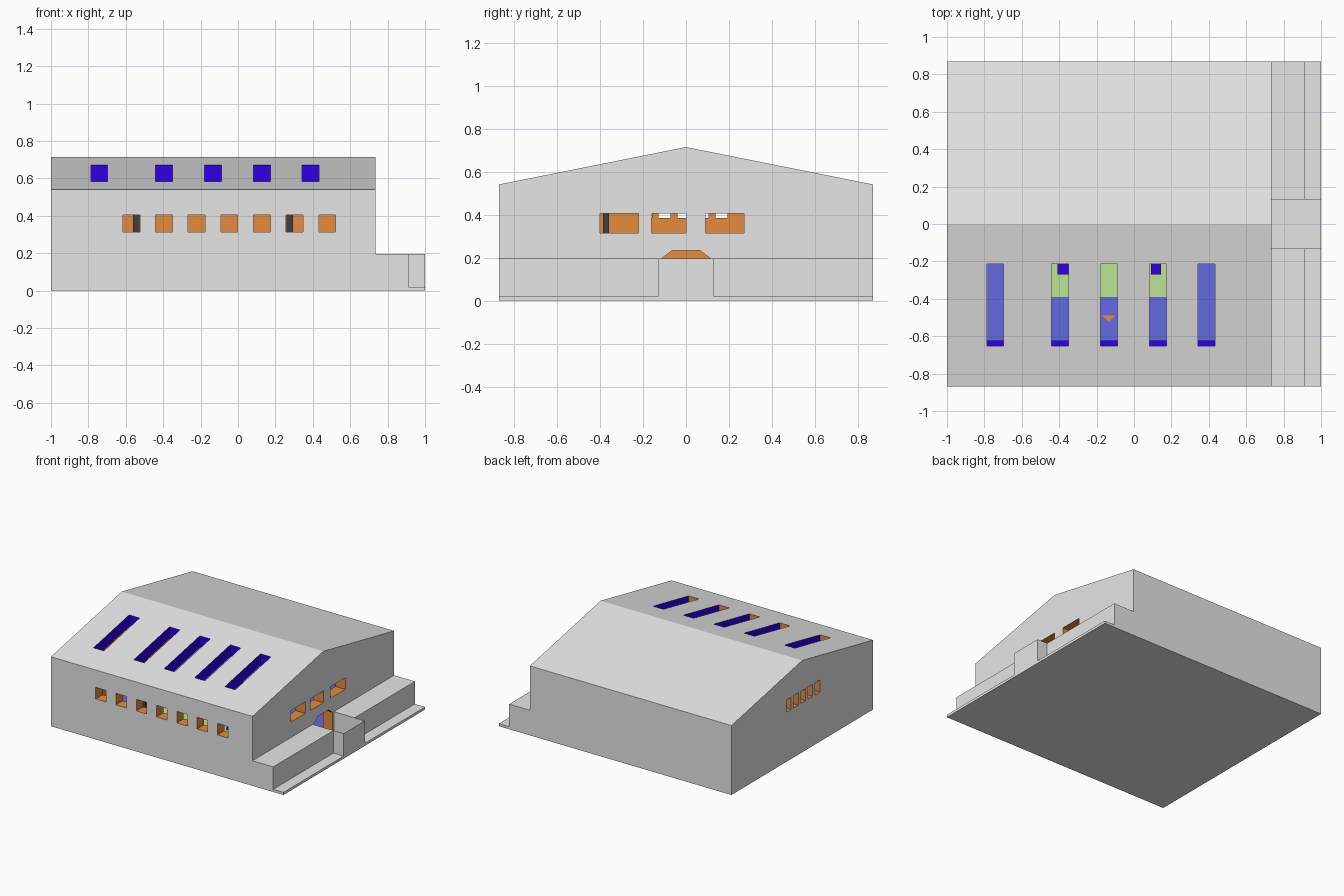
import bpy, bmesh

if "Cube" in bpy.data.objects:
    bpy.data.objects.remove(bpy.data.objects["Cube"], do_unlink=True)


def material(name, r, g, b):
    m = bpy.data.materials.new(name)
    m.use_nodes = True
    m.diffuse_color = (r, g, b, 1)
    m.node_tree.nodes["Principled BSDF"].inputs["Base Color"].default_value = (r, g, b, 1)
    return m


grey = material("light grey", 0.79, 0.79, 0.79)
orange = material("orange", 0.78, 0.26, 0.045)
deep_blue = material("deep blue", 0.028, 0.0, 0.78)
floor_blue = material("soft blue", 0.13, 0.145, 0.75)
green = material("soft green", 0.5, 0.77, 0.29)
dark = material("dark grey", 0.05, 0.05, 0.05)


def finish(name, bm, mat):
    bmesh.ops.recalc_face_normals(bm, faces=bm.faces)
    mesh = bpy.data.meshes.new(name)
    bm.to_mesh(mesh)
    bm.free()
    ob = bpy.data.objects.new(name, mesh)
    bpy.context.collection.objects.link(ob)
    mesh.materials.append(mat)
    return ob


def boxes(name, mat, ranges):
    """One object holding boxes given as (x0, x1, y0, y1, z0, z1)."""
    bm = bmesh.new()
    for x0, x1, y0, y1, z0, z1 in ranges:
        verts = bmesh.ops.create_cube(bm, size=1)["verts"]
        for v in verts:
            v.co = (x1 if v.co.x > 0 else x0,
                    y1 if v.co.y > 0 else y0,
                    z1 if v.co.z > 0 else z0)
    return finish(name, bm, mat)


def prism(name, mat, points, offset):
    """Extrude a flat 3D outline along an offset."""
    bm = bmesh.new()
    face = bm.faces.new([bm.verts.new(p) for p in points])
    out = bmesh.ops.extrude_face_region(bm, geom=[face])["geom"]
    bmesh.ops.translate(bm, vec=offset, verts=[g for g in out if isinstance(g, bmesh.types.BMVert)])
    return finish(name, bm, mat)


def cut(target, cutter):
    mod = target.modifiers.new("cut", "BOOLEAN")
    mod.operation = "DIFFERENCE"
    mod.solver = "EXACT"
    mod.object = cutter
    bpy.context.view_layer.objects.active = target
    bpy.ops.object.modifier_apply(modifier=mod.name)
    bpy.data.objects.remove(cutter, do_unlink=True)


# Main hall dimensions
WEST, EAST, SIDE = -1.0, 0.734, 0.87
EAVE, RIDGE = 0.54, 0.714
SLOPE = (RIDGE - EAVE) / SIDE
WALL, ROOF, FLOOR = 0.085, 0.09, 0.03


def hall(name, wall, roof, floor):
    w, r = SIDE - wall, RIDGE - roof
    e = r - SLOPE * w
    profile = [(-w, floor), (w, floor), (w, e), (0, r), (-w, e)]
    return prism(name, grey, [(WEST + wall, y, z) for y, z in profile],
                 (EAST - WEST - 2 * wall, 0, 0))


# Thick-walled gabled shell
shell = hall("gabled_hall", 0, 0, 0)
cut(shell, hall("inside_cutter", WALL, ROOF, FLOOR))

# Roof slots
slots = [-0.742, -0.395, -0.134, 0.128, 0.388]
cut(shell, boxes("slot_cutter", grey,
                 [(x - 0.045, x + 0.045, -0.652, -0.213, 0.42, 0.8) for x in slots]))

# Window openings in the front and both ends
front = [-0.57 + 0.1745 * i for i in range(7)]
east = [(-0.4, -0.22), (-0.16, 0), (0.09, 0.27)]
west = [0.165, 0.077, -0.011, -0.099, -0.187]
cut(shell, boxes("window_cutter", grey,
                 [(x - 0.045, x + 0.045, -0.95, -0.74, 0.315, 0.405) for x in front]
                 + [(0.6, 0.8, a, b, 0.315, 0.405) for a, b in east]
                 + [(-1.1, -0.88, y - 0.028, y + 0.028, 0.385, 0.48) for y in west]))

# Entry doorway with clipped top corners
half = [(0.115, 0.035), (0.115, 0.195), (0.065, 0.233)]
outline = half + [(-y, z) for y, z in reversed(half)]
cut(shell, prism("door_cutter", grey, [(0.6, y, z) for y, z in outline], (0.2, 0, 0)))

# Colour the shell: grey outside and ceiling, orange walls and reveals,
# blue floor and slot sides
GREY, ORANGE, DEEP, SOFT = range(4)
shell.data.materials.clear()
for m in (grey, orange, deep_blue, floor_blue):
    shell.data.materials.append(m)
E = 0.001
for p in shell.data.polygons:
    c, n = p.center, p.normal
    outside = (c.x < WEST + E or c.x > EAST - E or abs(c.y) > SIDE - E or c.z < E
               or (n.z > 0.5 and c.z > EAVE))
    ceiling = n.z < -0.5 and c.z > 0.44 and WEST + WALL < c.x < EAST - WALL
    in_slot = abs(n.z) < 0.1 and c.z > 0.47 and -0.9 < c.x < 0.6 and -0.66 < c.y < -0.2
    if outside or ceiling:
        p.material_index = GREY
    elif in_slot:
        p.material_index = ORANGE if n.y > 0.9 else DEEP
    elif n.z > 0.5 and c.z < 0.05:
        p.material_index = SOFT
    else:
        p.material_index = ORANGE

# Blue lip at the low end of each slot
boxes("slot_lip", deep_blue,
      [(x - 0.045, x + 0.045, -0.652, -0.622, 0.495, 0.503) for x in slots])

# Interior: green court, arrow, mats and two posts
boxes("green_floor", green, [(-0.54, 0.28, -0.39, 0.2, FLOOR, 0.034)])
boxes("floor_mats", deep_blue, [(-0.41, -0.35, -0.27, -0.215, FLOOR, 0.06),
                                (0.09, 0.145, -0.27, -0.215, FLOOR, 0.06)])
prism("floor_arrow", orange,
      [(-0.17, -0.49, 0.031), (-0.1, -0.49, 0.031), (-0.135, -0.525, 0.031)], (0, 0, 0.005))
boxes("dark_posts", dark, [(x, x + 0.035, -0.387, -0.357, FLOOR, 0.56) for x in (-0.561, 0.258)])

# Porch: base slab, two raised platforms and an open entry bay
STEP = 0.912
boxes("porch_slab", grey, [(EAST, 1, -SIDE, SIDE, 0, 0.02)])
boxes("porch_platforms", grey, [(EAST, STEP, -SIDE, -0.13, 0.02, 0.195),
                                (EAST, STEP, 0.13, SIDE, 0.02, 0.195)])
boxes("entry_bay_walls", grey, [(STEP, 1, -0.13, -0.129, 0.02, 0.195),
                                (STEP, 1, 0.129, 0.13, 0.02, 0.195),
                                (0.999, 1, -0.129, 0.129, 0.02, 0.195)])
